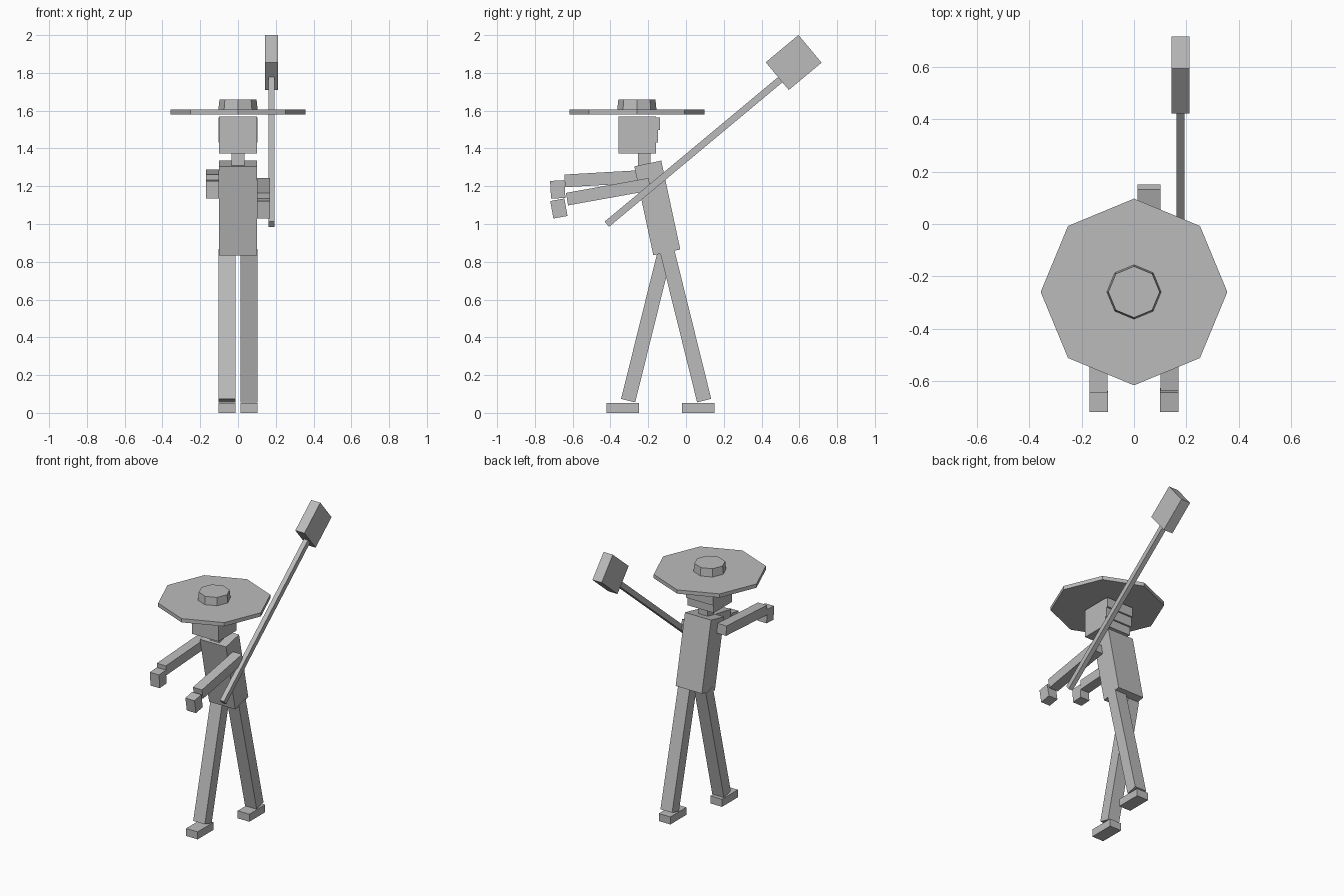
import bpy
import math
from mathutils import Matrix

if "Cube" in bpy.data.objects:
    bpy.data.objects.remove(bpy.data.objects["Cube"])

grey = bpy.data.materials.new("plain_grey")
grey.diffuse_color = (0.5, 0.5, 0.5, 1)
grey.use_nodes = True
grey.node_tree.nodes["Principled BSDF"].inputs["Base Color"].default_value = grey.diffuse_color


def finish(name):
    ob = bpy.context.object
    ob.name = name
    ob.data.name = name
    ob.data.materials.append(grey)
    return ob


def box(name, centre, size, tilt=0.0):
    """Box with given size, tilted about x in degrees."""
    bpy.ops.mesh.primitive_cube_add(size=1)
    ob = finish(name)
    rot = Matrix.Rotation(math.radians(tilt), 4, 'X')
    ob.data.transform(rot @ Matrix.Diagonal((*size, 1)))
    ob.location = centre
    return ob


def octagon(name, r_low, r_high, z_low, z_high):
    bpy.ops.mesh.primitive_cone_add(vertices=8, radius1=r_low, radius2=r_high,
                                    depth=z_high - z_low,
                                    location=(0, -0.26, (z_low + z_high) / 2))
    return finish(name)


# Hat
octagon("hat_brim", 0.357, 0.357, 1.579, 1.605)
octagon("hat_crown", 0.104, 0.098, 1.604, 1.66)

# Head, hair at the back, neck
box("head", (0, -0.259, 1.471), (0.2, 0.198, 0.194))
box("hair_upper", (0, -0.149, 1.530), (0.204, 0.025, 0.065))
box("hair_lower", (0, -0.155, 1.464), (0.204, 0.014, 0.067))
box("neck", (0, -0.221, 1.335), (0.07, 0.068, 0.08))

# Leaning torso
box("torso", (0, -0.152, 1.085), (0.2, 0.146, 0.481), 12.1)

# Striding legs and feet: right leg back, left leg forward
for side, s in (("right", 1), ("left", -1)):
    y_mid = -0.105
    box(side + "_leg", (s * 0.0575, y_mid + s * 0.103, 0.462),
        (0.089, 0.077, 0.818), s * 13.9)
    box(side + "_foot", (s * 0.0575, -0.135 + s * 0.2, 0.026),
        (0.089, 0.174, 0.052))

# Outstretched arms and hands
for side, x, tilt, arm, hand in (
        ("left", -0.135, 3.3, (-0.420, 1.241), (-0.679, 1.183)),
        ("right", 0.135, 10.2, (-0.411, 1.171), (-0.673, 1.082))):
    box(side + "_arm", (x, *arm), (0.069, 0.445, 0.067), tilt)
    box(side + "_hand", (x, *hand), (0.07, 0.076, 0.094), tilt)

# Long-handled mallet
box("mallet_handle", (0.178, 0.042, 1.383), (0.032, 1.2, 0.036), 39.8)
box("mallet_head", (0.178, 0.570, 1.855), (0.07, 0.226, 0.191), 39.8)
